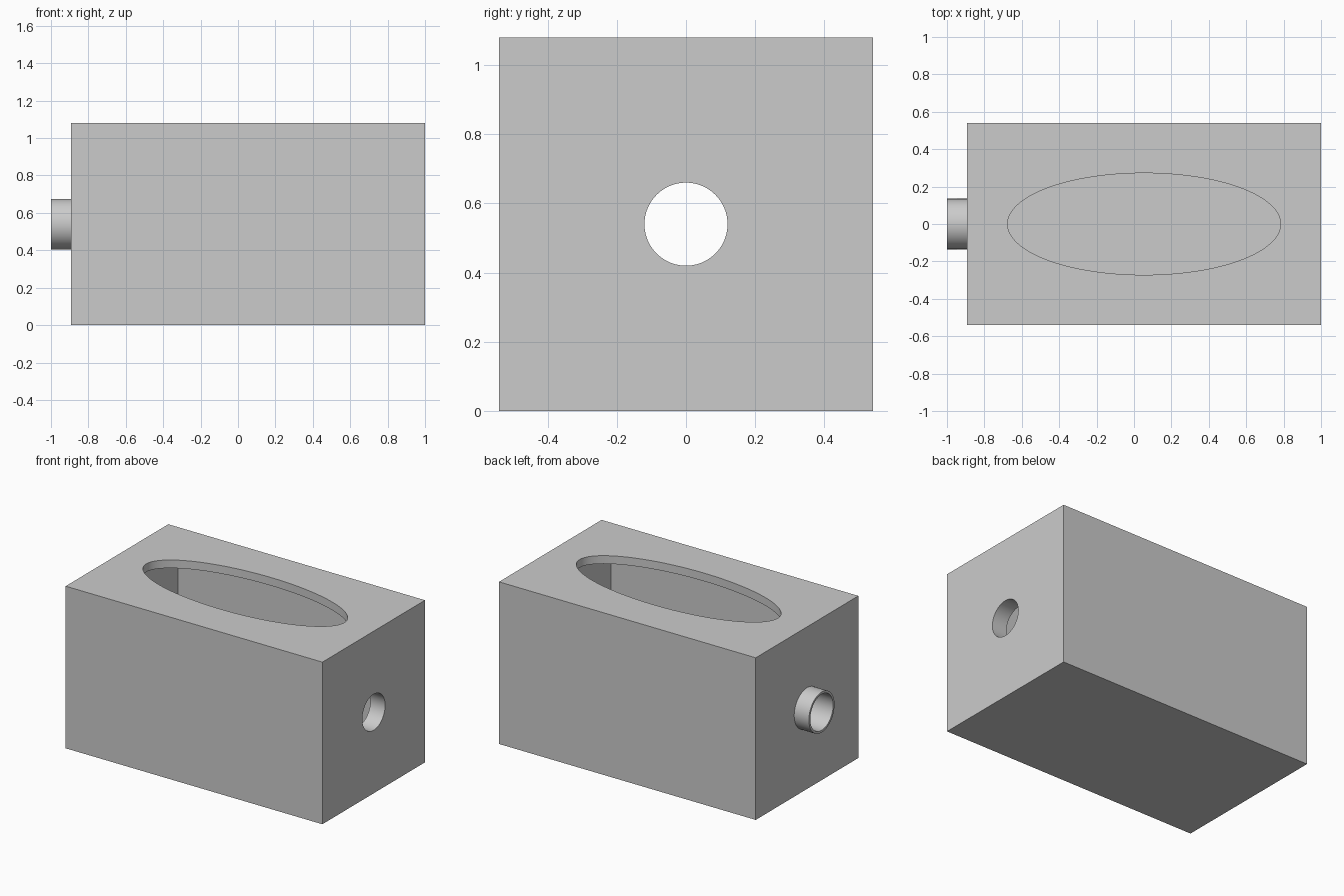
import bpy, math

if "Cube" in bpy.data.objects:
    bpy.data.objects.remove(bpy.data.objects["Cube"])

X0, X1, HALF, H = -0.892, 1.0, 0.54, 1.08   # box extents
WALL_X, WALL = 0.108, 0.054                 # end walls, other walls
MID = (X0 + X1) / 2
AXIS_Z = H / 2
BORE, TUBE_R = 0.12, 0.135


def box(name, size, loc):
    bpy.ops.mesh.primitive_cube_add(size=1, location=loc)
    ob = bpy.context.object
    ob.name = name
    ob.scale = size
    bpy.ops.object.transform_apply(location=False, rotation=False, scale=True)
    return ob


def cylinder(name, rx, ry, depth, loc, along_x=False, sides=96):
    bpy.ops.mesh.primitive_cylinder_add(
        vertices=sides, radius=1, depth=depth, location=loc,
        rotation=(0, math.pi / 2 if along_x else 0, 0))
    ob = bpy.context.object
    ob.name = name
    ob.scale = (rx, ry, 1)
    bpy.ops.object.transform_apply(location=False, rotation=True, scale=True)
    return ob


def cut(target, cutter):
    mod = target.modifiers.new("cut", 'BOOLEAN')
    mod.operation = 'DIFFERENCE'
    mod.solver = 'EXACT'
    mod.object = cutter
    bpy.context.view_layer.objects.active = target
    bpy.ops.object.modifier_apply(modifier=mod.name)
    bpy.data.objects.remove(cutter)


def smooth(ob):
    bpy.ops.object.select_all(action='DESELECT')
    ob.select_set(True)
    bpy.context.view_layer.objects.active = ob
    bpy.ops.object.shade_smooth_by_angle(angle=math.radians(30))


# Hollow box with an oval opening in the top and a round hole in the right end
body = box("box_body", (X1 - X0, 2 * HALF, H), (MID, 0, AXIS_Z))
cut(body, box("cavity", (X1 - X0 - 2 * WALL_X, 2 * (HALF - WALL), H - 2 * WALL),
              (MID, 0, AXIS_Z)))
cut(body, cylinder("oval_cutter", 0.73, 0.272, 0.3, (MID, 0, H), sides=128))
cut(body, cylinder("end_hole_cutter", BORE, BORE, 3, (0, 0, AXIS_Z), True))
smooth(body)

# Short open tube on the left end
length = X0 + 1
tube = cylinder("end_tube", TUBE_R, TUBE_R, length,
                (-1 + length / 2, 0, AXIS_Z), True)
cut(tube, cylinder("tube_bore_cutter", BORE, BORE, 1, (-1, 0, AXIS_Z), True))
smooth(tube)
